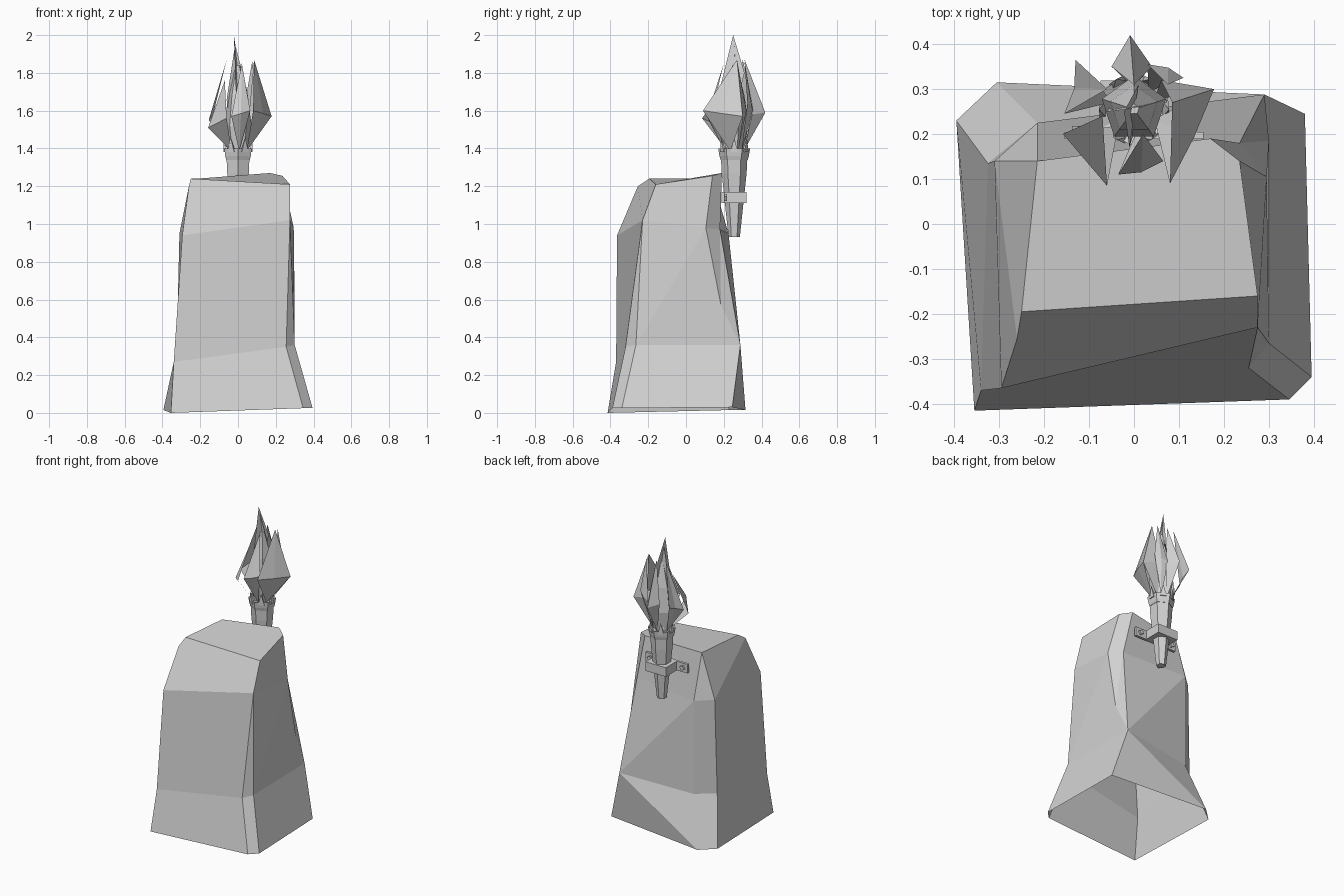
import bpy, bmesh, math
from mathutils import Vector, Matrix

cube = bpy.data.objects.get("Cube")
if cube:
    bpy.data.objects.remove(cube)

stone_grey = bpy.data.materials.new("plain_grey")
stone_grey.use_nodes = True
stone_grey.diffuse_color = (0.65, 0.65, 0.65, 1)
stone_grey.node_tree.nodes["Principled BSDF"].inputs["Base Color"].default_value = (0.65, 0.65, 0.65, 1)


def finish(name, bm):
    bmesh.ops.recalc_face_normals(bm, faces=bm.faces)
    mesh = bpy.data.meshes.new(name)
    bm.to_mesh(mesh)
    bm.free()
    mesh.materials.append(stone_grey)
    obj = bpy.data.objects.new(name, mesh)
    bpy.context.collection.objects.link(obj)
    return obj


def box(name, center, size, turn=0.0):
    # Box, optionally rolled about the y axis
    bm = bmesh.new()
    bmesh.ops.create_cube(bm, size=1)
    bmesh.ops.scale(bm, vec=size, verts=bm.verts)
    bmesh.ops.rotate(bm, matrix=Matrix.Rotation(turn, 3, 'Y'), verts=bm.verts)
    bmesh.ops.translate(bm, vec=center, verts=bm.verts)
    return finish(name, bm)


# Rock: chamfered corner points, f/b = front/back, l/r = -x/+x, number = level
P = {
    "fl0": (-.355, -.415, 0), "fr0": (.345, -.39, .025), "rf0": (.395, -.34, .025),
    "br0": (.38, .245, .03), "bl0": (-.305, .315, .015), "lb0": (-.395, .23, .015),
    "fl1": (-.34, -.37, .27), "fr1": (.255, -.32, .35), "rf1": (.30, -.265, .36),
    "br1": (.29, .288, .36), "bl1": (-.215, .225, .33), "lb1": (-.325, .135, .33),
    "notch": (.30, .185, .57),
    "fl2": (-.295, -.365, .94), "fr2": (.275, -.23, 1.02), "rb2": (.295, .105, .98),
    "br2": (.235, .18, .97), "bl2": (-.215, .225, .95), "lb2": (-.31, .14, .95),
    "fl3": (-.26, -.255, 1.20), "fl4": (-.25, -.195, 1.24), "fr4": (.275, -.16, 1.21),
    "rb4": (.235, .14, 1.255), "br4": (.17, .19, 1.27), "bl4": (-.215, .14, 1.24),
}
FACES = [
    # front
    "fl0 fr0 fr1 fl1", "fl1 fr1 fr2 fl2", "fl2 fr2 fr4 fl4 fl3",
    # front chamfer and +x side
    "fr0 rf0 rf1 fr1", "fr1 rf1 fr2", "rf0 br0 br1 rf1",
    "rf1 br1 notch rb2", "rf1 rb2 fr2", "fr2 rb2 rb4 fr4",
    # back chamfer and back
    "notch br2 rb2", "rb2 br2 br4 rb4", "br0 bl0 br1", "bl0 bl1 br1",
    "br1 br2 notch", "br1 bl1 bl2", "br1 bl2 br2", "br2 bl2 bl4 br4",
    # other back chamfer and -x side
    "bl0 lb0 lb1 bl1", "bl1 lb1 lb2 bl2", "bl2 lb2 bl4",
    "lb0 fl0 fl1 lb1", "lb1 fl1 fl2 lb2", "lb2 fl2 fl3", "lb2 fl3 fl4 bl4",
    # top
    "fl4 fr4 rb4 br4 bl4",
]
bm = bmesh.new()
corner = {key: bm.verts.new(co) for key, co in P.items()}
for face in FACES:
    bm.faces.new([corner[key] for key in face.split()])
finish("rock", bm)

# Torch handle and cup: a six-sided lathe with a corner facing the back
AXIS = Vector((0, .255, 0))


def lathe(name, profile, sides=6):
    bm = bmesh.new()
    rings = []
    for radius, z in profile:
        ring = []
        for i in range(sides):
            a = math.tau * i / sides + math.pi / 2
            ring.append(bm.verts.new(AXIS + Vector((radius * math.cos(a), radius * math.sin(a), z))))
        rings.append(ring)
    for low, high in zip(rings, rings[1:]):
        for i in range(sides):
            j = (i + 1) % sides
            bm.faces.new((low[i], low[j], high[j], high[i]))
    bm.faces.new(rings[0])
    bm.faces.new(rings[-1])
    return finish(name, bm)


lathe("torch_handle", [(.03, .93), (.066, 1.27), (.07, 1.35)])
lathe("torch_cup", [(.072, 1.34), (.078, 1.36), (.084, 1.40), (.06, 1.39)])


# Pointed prongs around the cup rim
def prong(angle):
    bm = bmesh.new()
    out = Vector((math.cos(angle), math.sin(angle), 0))
    side = Vector((-out.y, out.x, 0))
    base = AXIS + out * .068 + Vector((0, 0, 1.38))
    foot = [bm.verts.new(base + out * a + side * b)
            for a, b in ((.008, -.02), (.008, .02), (-.008, .02), (-.008, -.02))]
    tip = bm.verts.new(base + out * .01 + Vector((0, 0, .08)))
    bm.faces.new(foot)
    for i in range(4):
        bm.faces.new((foot[i], foot[(i + 1) % 4], tip))
    finish("cup_prong", bm)


for i in range(6):
    prong(math.tau * i / 6)

# Wall bracket holding the torch
box("bracket_plate", (0, .197, 1.14), (.31, .016, .06))
box("bracket_ring", (0, .258, 1.14), (.15, .122, .06))
for s in (-1, 1):
    box("bracket_bolt", (s * .12, .207, 1.14), (.026, .022, .026), math.radians(30))


# Flame: thin folded leaves, each spanning two side corners up to a leaning tip
def flame_leaf(first, second, tip, bulge):
    bm = bmesh.new()
    first, second = Vector(first), Vector(second)
    middle = (first + second) / 2
    out = ((middle - AXIS) * Vector((1, 1, 0))).normalized()
    root = bm.verts.new(AXIS + out * .05 + Vector((0, 0, 1.385)))
    belly = bm.verts.new(middle + out * bulge)
    point = bm.verts.new(tip)
    for side in (first, second):
        edge = bm.verts.new(side)
        bm.faces.new((root, edge, belly))
        bm.faces.new((point, edge, belly))
    finish("flame_leaf", bm)


for leaf in [
    ((.08, .09, 1.60), (.178, .30, 1.57), (.085, .27, 1.87), .005),
    ((-.035, .11, 1.57), (.065, .14, 1.60), (.02, .20, 1.85), .01),
    ((-.158, .20, 1.51), (-.06, .085, 1.56), (-.07, .24, 1.76), 0),
    ((-.13, .365, 1.60), (-.155, .245, 1.55), (-.06, .30, 1.87), -.01),
    ((-.05, .35, 1.60), (.04, .35, 1.58), (0, .31, 1.87), .07),
    ((.11, .325, 1.64), (.03, .355, 1.60), (.075, .31, 1.86), .01),
    ((.178, .30, 1.57), (.06, .32, 1.60), (.085, .27, 1.87), 0),
    ((-.01, .17, 1.68), (.01, .31, 1.80), (-.022, .25, 2.0), 0),
    ((-.06, .25, 1.66), (.05, .27, 1.70), (-.015, .255, 1.95), .01),
]:
    flame_leaf(*leaf)
lathe("flame_core", [(.05, 1.38), (.075, 1.52), (.055, 1.68), (.012, 1.84)], 5)
